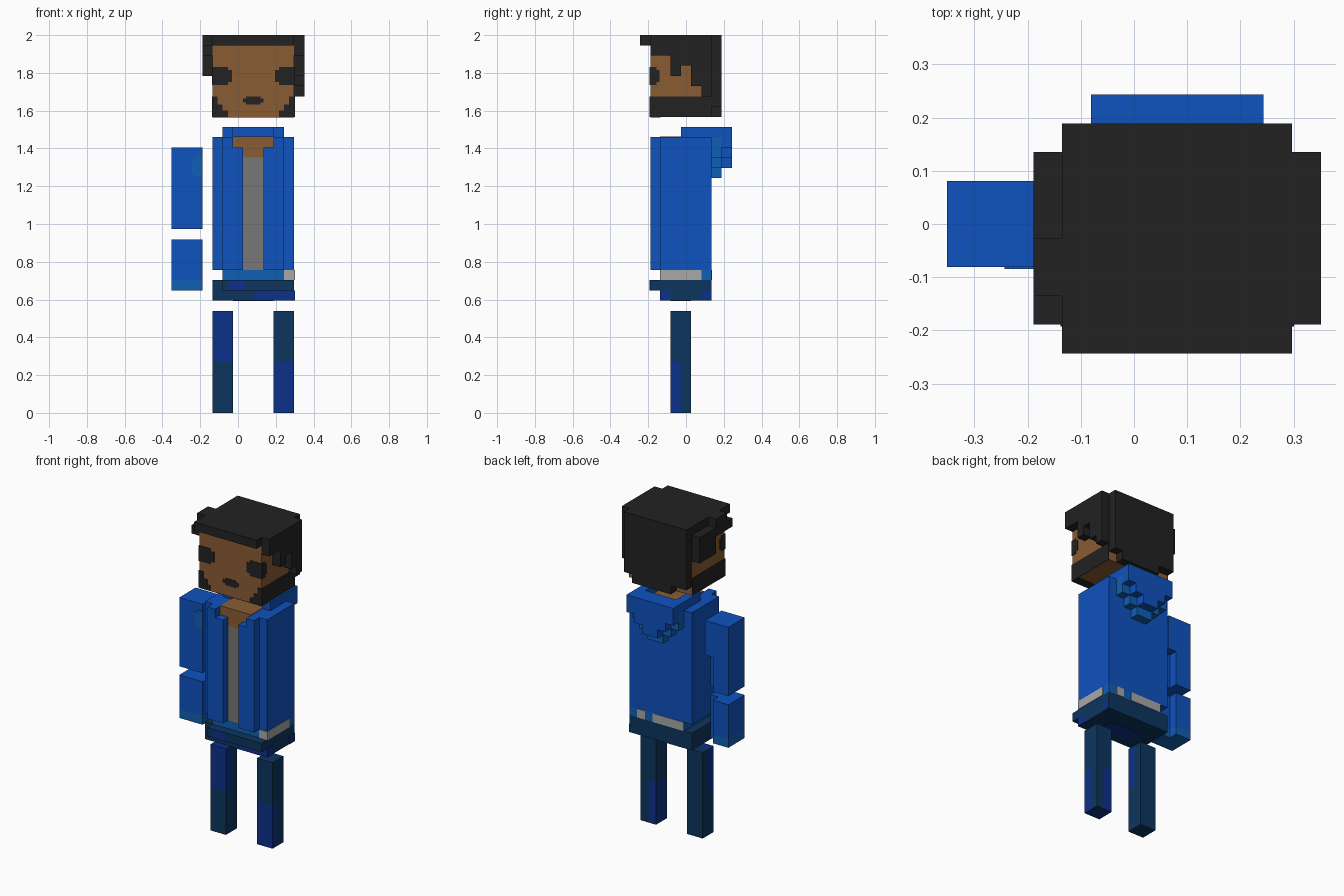
import bpy, bmesh
from mathutils import Vector

if "Cube" in bpy.data.objects:
    bpy.data.objects.remove(bpy.data.objects["Cube"], do_unlink=True)

U = 2 / 37   # one block
T = 0.06     # thickness of a painted plate, in blocks


def lin(c):
    c /= 255
    return c / 12.92 if c <= 0.04045 else ((c + 0.055) / 1.055) ** 2.4


def material(name, code):
    col = [lin(int(code[i:i + 2], 16)) for i in (0, 2, 4)] + [1]
    m = bpy.data.materials.new(name)
    m.use_nodes = True
    m.diffuse_color = col
    bsdf = m.node_tree.nodes["Principled BSDF"]
    bsdf.inputs["Base Color"].default_value = col
    bsdf.inputs["Roughness"].default_value = 0.9
    return m


HAIR = material("black hair", "222222")
SKIN = material("brown skin", "8A5C33")
BLUE = material("jacket blue", "0F52BF")
TEAL = material("jacket lining blue", "0F60B3")
GREY = material("shirt grey", "777777")
PALE = material("shirt hem grey", "A8A8A8")
NAVY = material("dark trousers", "0D355E")
INDIGO = material("trousers indigo", "0C318A")


def part(name, *boxes):
    """Join blocks (material, x0, x1, y0, y1, z0, z1) into one object."""
    bm = bmesh.new()
    mesh = bpy.data.meshes.new(name)
    mats = []
    for mat, x0, x1, y0, y1, z0, z1 in boxes:
        if mat not in mats:
            mats.append(mat)
            mesh.materials.append(mat)
        verts = bmesh.ops.create_cube(bm, size=1)["verts"]
        mid = Vector((x0 + x1, y0 + y1, z0 + z1)) / 2
        size = Vector((x1 - x0, y1 - y0, z1 - z0))
        for v in verts:
            v.co = (v.co * size + mid) * U
        for f in {f for v in verts for f in v.link_faces}:
            f.material_index = mats.index(mat)
    bm.to_mesh(mesh)
    bm.free()
    ob = bpy.data.objects.new(name, mesh)
    bpy.context.collection.objects.link(ob)
    return ob


def mirrored(boxes, cx=1.5):
    """Return the blocks plus their copies across the body's centre plane."""
    return boxes + [(m, 2 * cx - x1, 2 * cx - x0, *r) for m, x0, x1, *r in boxes]


# Head
part("head", (SKIN, -2.5, 5.5, -3.5, 2.5, 29, 36))

# Hair: cap with brim, back and the stepped locks on each side
part("hair_top", (HAIR, -2.5, 5.5, -4.5, 3.5, 36, 37))
part("hair_back",
     (HAIR, 4.5, 5.5, 2.5, 3.5, 30, 36),
     (HAIR, -0.5, 4.5, 2.5, 3.5, 29, 36),
     (HAIR, -2.5, -0.5, 2.5, 3.5, 30, 36))
part("hair_left", *[(HAIR, 5.5, 6.5, y0, y1, z, 37) for y0, y1, z in (
    (-3.5, -1.5, 35), (-1.5, -0.5, 33), (-0.5, 0.5, 34), (0.5, 1.5, 32), (1.5, 2.5, 31))])
part("hair_right",
     (HAIR, -3.5, -2.5, -3.5, -2.5, 35, 36),
     (HAIR, -3.5, -2.5, -2.5, -0.5, 35, 37),
     (HAIR, -3.5, -2.5, -0.5, 2.5, 33, 36))

# Painted face
F0, F1 = -3.5 - T, -3.5
part("eyes", *mirrored([
    (HAIR, -2.5 - T, -1.0, F0, F1, 32.1, 33.9),
    (HAIR, -1.0, -0.6, F0, F1, 32.4, 33.6),
    (HAIR, -2.5 - T, -2.5, -3.5, -2.9, 32.1, 33.9),
    (HAIR, -2.5 - T, -2.5, -2.9, -2.6, 32.4, 33.6)]))
part("mouth",
     (HAIR, 0.5, 2.5, F0, F1, 30.4, 30.8),
     (HAIR, 0.8, 2.2, F0, F1, 30.2, 31))
part("beard", *mirrored([
    (HAIR, -2.5 - T, -1.5, F0, F1, 29, 30.2),
    (HAIR, -1.5, -1.0, F0, F1, 29, 29.6),
    (HAIR, -2.5 - T, -2.0, F0, F1, 30.2, 31),
    (HAIR, -2.5 - T, -2.5, -3.5, 2.5, 29, 31)]),
    (HAIR, -2.5, 5.5, -3.5, -2.5, 29 - T, 29))

# Torso with chest opening and shirt
part("jacket_body", (BLUE, -2.5, 5.5, -2.5, 2.5, 14, 27))
part("chest",
     (SKIN, -0.5, 3.5, -2.5 - T, 2.5, 26, 27 + T),
     (SKIN, 0.5, 2.5, -2.5 - T, -2.4, 25, 26))
part("shirt", (GREY, 0.5, 2.5, -2.5 - T, -2.4, 14, 25))
part("jacket_flaps", *mirrored([
    (BLUE, -1.5, -0.5, -3.5, -2.5, 14, 27),
    (BLUE, -0.5, 0.5, -3.5, -2.5, 14, 26)]))

# Collar and hanging hood
part("collar", *mirrored([(BLUE, -1.5, -0.5, -0.5, 2.5, 27, 28)]))
part("hood",
     (BLUE, -1.5, 4.5, 2.5, 4.5, 27, 28),
     (TEAL, -1.5, 4.5, 2.5, 3.5, 25, 27),
     (TEAL, -0.5, 3.5, 2.5, 3.5, 24, 25),
     (TEAL, 0.5, 2.5, 2.5, 3.5, 23, 24),
     (BLUE, -1.5, 4.5, 3.5, 4.5, 26, 27),
     (BLUE, -0.5, 3.5, 3.5, 4.5, 25, 26),
     (BLUE, 0.5, 2.5, 3.5, 4.5, 24, 25))

# Jacket hem with the shirt showing below it
part("hem", (TEAL, -1.5, 5.5, -2.5, 2.5, 13, 14))
part("shirt_hem",
     (PALE, 4.5, 5.5, -2.5 - T, -2.5, 13, 14),
     (PALE, 5.5, 5.5 + T, -2.5, 1.5, 13, 14),
     (PALE, 3.5, 4.5, 2.5, 2.5 + T, 13, 14),
     (PALE, -1.5, 2.5, 2.5, 2.5 + T, 13, 14))

# Hips
part("hips",
     (NAVY, -2.5, 5.5, -2.5, 2.5, 11, 13),
     (NAVY, -1.5, 5.5, -3.5, -2.5, 12, 13))
part("hip_patches",
     (INDIGO, -0.8, 0.8, F0, F1, 12, 13),
     (INDIGO, 1.5, 5.5, -2.5 - T, -2.5, 11, 12),
     (INDIGO, 5.5, 5.5 + T, -2.5, -1.5, 11, 12),
     (INDIGO, 5.5, 5.5 + T, 1.5, 2.5, 11, 12),
     (INDIGO, -0.5, 3.5, -1.5, 0.5, 11 - T, 11))

# Legs
part("right_leg",
     (NAVY, -2.5, -0.5, -1.5, 0.5, 0, 5),
     (INDIGO, -2.5, -0.5, -1.5, -0.5, 5, 10),
     (NAVY, -2.5, -0.5, -0.5, 0.5, 5, 10))
part("left_leg",
     (NAVY, 3.5, 5.5, -1.5, 0.5, 5, 10),
     (INDIGO, 3.5, 5.5, -1.5, -0.5, 0, 5),
     (INDIGO, 3.5, 4.5, -0.5, 0.5, 0, 5),
     (NAVY, 4.5, 5.5, -0.5, 0.5, 0, 5))

# Right arm, notched at the inner back edge
part("upper_arm",
     (BLUE, -6.5, -3.5, -1.5, 0.5, 18, 26),
     (BLUE, -6.5, -4.5, 0.5, 1.5, 18, 26),
     (BLUE, -4.5, -3.5, 0.5, 1.5, 22, 26))
part("sleeve_patch",
     (TEAL, -4.5, -3.5, -1.5 - T, -1.5, 23.4, 24.9),
     (TEAL, -4.2, -3.5, -1.5 - T, -1.5, 23.1, 25.2))
part("forearm", *[(m, *xy, z0, z1) for m, z0, z1 in ((BLUE, 13, 17), (TEAL, 12, 13))
                  for xy in ((-6.5, -3.5, -1.5, 0.5), (-6.5, -4.5, 0.5, 1.5))])
